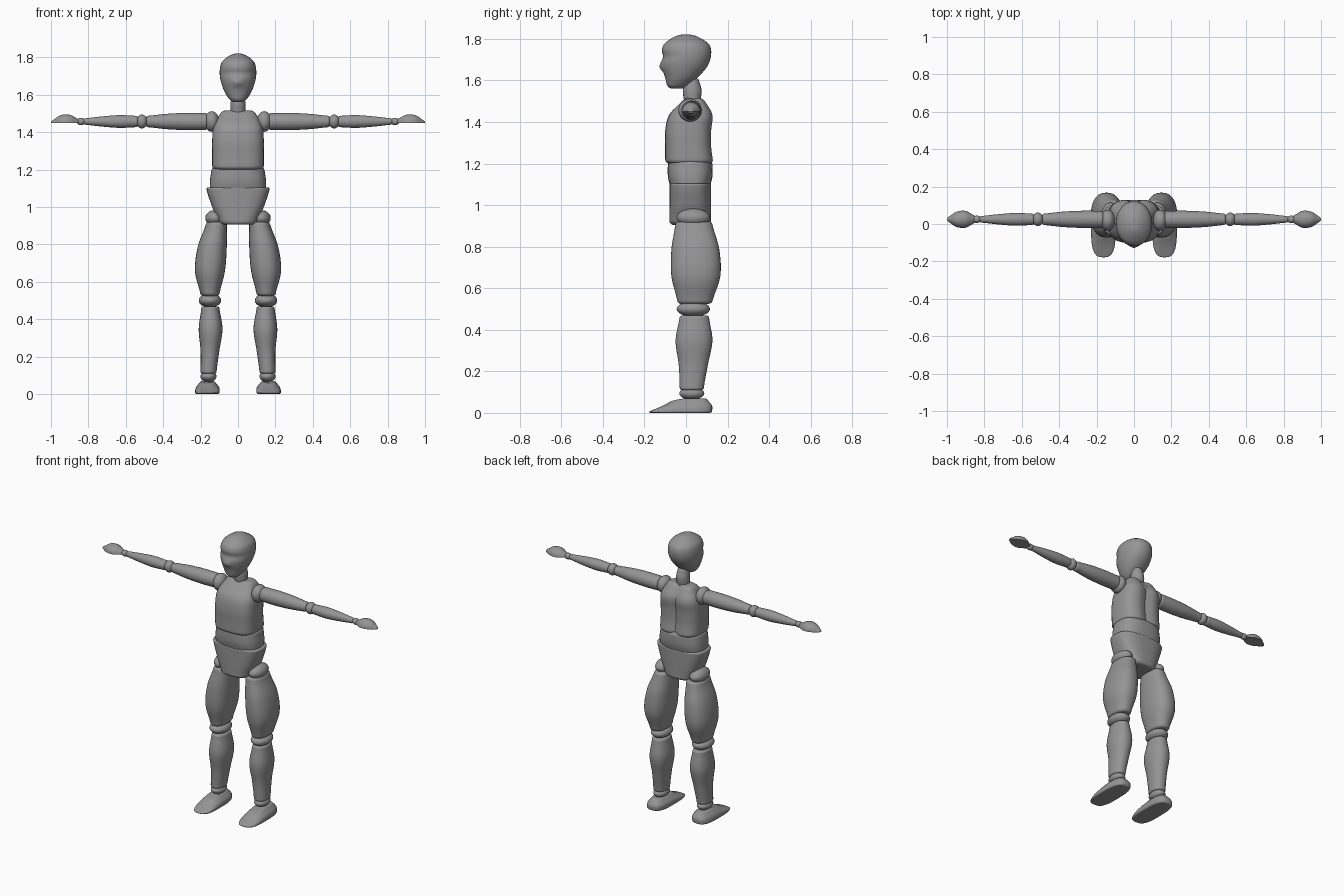
import bpy, bmesh, math
from mathutils import Vector

cube = bpy.data.objects.get("Cube")
if cube:
    bpy.data.objects.remove(cube, do_unlink=True)

shade = 0.3
grey = bpy.data.materials.new("plain grey")
grey.use_nodes = True
grey.diffuse_color = (shade, shade, shade, 1)
grey.node_tree.nodes["Principled BSDF"].inputs["Base Color"].default_value = grey.diffuse_color

arm_y, arm_z = 0.025, 1.457
palm_z = 1.45


def finish(name, bm, mirror):
    """Turn a bmesh into a smooth shaded object, optionally mirrored in x."""
    bmesh.ops.recalc_face_normals(bm, faces=bm.faces)
    mesh = bpy.data.meshes.new(name)
    bm.to_mesh(mesh)
    bm.free()
    mesh.materials.append(grey)
    obj = bpy.data.objects.new(name, mesh)
    bpy.context.collection.objects.link(obj)
    bpy.ops.object.select_all(action="DESELECT")
    obj.select_set(True)
    bpy.context.view_layer.objects.active = obj
    bpy.ops.object.shade_smooth_by_angle(angle=math.radians(40))
    if mirror:
        obj.modifiers.new("Mirror", "MIRROR").use_mirror_merge = False


def sample(values, t):
    """Smooth curve through evenly spaced values, for t from start to end."""
    last = len(values) - 1
    i = min(int(t * last), last - 1)
    t = t * last - i
    before, start, end, after = (values[max(0, min(last, i + k))] for k in (-1, 0, 1, 2))
    slope_in, slope_out = (end - before) / 2, (after - start) / 2
    ease = t * t * (3 - 2 * t)
    return (start + (end - start) * ease
            + slope_in * t * (1 - t) ** 2 - slope_out * t * t * (1 - t))


def rounding(distance, rim):
    """Inset of a quarter-round rim at a distance from the end of a part."""
    reach = max(0, 1 - distance / rim)
    return rim * (1 - math.sqrt(1 - reach * reach))


def loft(name, span, width, depth, rims=(0.01, 0.01), power=2.0,
         along_x=False, mirror=False, shape=None, rings=36, sides=40):
    """Skin rounded sections; width and depth each hold two edge curves."""
    bm = bmesh.new()
    start, length = span[0], span[1] - span[0]
    skin = []
    for r in range(rings + 1):
        t = (1 - math.cos(math.pi * r / rings)) / 2
        inset = rounding(t * length, rims[0]) + rounding((1 - t) * length, rims[1])
        axes = []
        for low, high in (width, depth):
            a, b = sample(low, t), sample(high, t)
            half = (b - a) / 2
            axes.append(((a + b) / 2, max(half - inset, half / 20)))
        ring = []
        for k in range(sides):
            angle = math.tau * k / sides
            u, v = (mid + half * math.copysign(abs(c) ** (2 / power), c)
                    for (mid, half), c in zip(axes, (math.cos(angle), math.sin(angle))))
            p = start + t * length
            co = Vector((p, u, v)) if along_x else Vector((u, v, p))
            if shape:
                shape(co)
            ring.append(bm.verts.new(co))
        skin.append(ring)
    for low, high in zip(skin, skin[1:]):
        for k in range(sides):
            bm.faces.new((low[k - 1], low[k], high[k], high[k - 1]))
    bm.faces.new(skin[0])
    bm.faces.new(skin[-1])
    finish(name, bm, mirror)


def joints(name, centre, radii):
    """Pair of ball joints, squashed to the given radii."""
    bm = bmesh.new()
    bmesh.ops.create_uvsphere(bm, u_segments=32, v_segments=18, radius=1)
    for v in bm.verts:
        v.co = Vector(c + r * x for c, r, x in zip(centre, radii, v.co))
    finish(name, bm, True)


def around(centre, halves):
    """Two edge curves at equal distances from a centre line."""
    return [centre - h for h in halves], [centre + h for h in halves]


def bump(distance, size):
    return math.exp(-(distance / size) ** 2)


def face(co):
    """Pull out the nose and press in the eye sockets."""
    if co.y < -0.03:
        nose = bump(co.x, 0.025) * bump(co.z - 1.665, 0.02)
        eyes = bump(co.z - 1.715, 0.02)
        co.y += (eyes - 1.3 * nose) / 100


def spine(co):
    """Press a groove down the back."""
    if co.y > 0.05:
        co.y -= 0.02 * bump(co.x, 0.03)


def instep(co):
    """Slope the top of the foot down to the toes."""
    forward = max(0, -co.y) / 0.175
    co.z *= 1 - 0.75 * forward ** 1.5


def palm(co):
    """Flatten the underside of the hand."""
    co.z = max(co.z, palm_z)


# Head and neck
loft("head", (1.56, 1.82), around(0, (0.04, 0.07, 0.09, 0.098, 0.09, 0.06)),
     ((-0.09, -0.1, -0.115, -0.12, -0.11, -0.07), (0, 0.055, 0.1, 0.12, 0.115, 0.07)),
     rims=(0.025, 0.05), power=2.1, shape=face)
loft("neck", (1.5, 1.61), around(0, (0.04, 0.04, 0.03)), around(0.03, (0.04, 0.045, 0.03)))

# Trunk
loft("chest", (1.2, 1.515), around(0, (0.138, 0.138, 0.138, 0.13, 0.09)),
     ((-0.1, -0.1, -0.1, -0.08, -0.01), (0.135, 0.125, 0.125, 0.13, 0.09)),
     rims=(0.02, 0.02), power=3, shape=spine)
loft("abdomen", (1.06, 1.215), around(0, (0.15, 0.15, 0.14)),
     around(0.02, (0.09, 0.107, 0.107)), rims=(0.02, 0.02), power=2.6)
loft("pelvis", (0.905, 1.105), around(0, (0.1, 0.14, 0.17)), around(0.02, (0.1, 0.1)),
     rims=(0.02, 0.01), power=2.8)

# Legs
joints("hip_joints", (0.125, 0.035, 0.94), (0.05, 0.08, 0.043))
loft("thighs", (0.525, 0.92), ((0.1, 0.07, 0.06, 0.06), (0.2, 0.23, 0.215, 0.17)),
     ((-0.04, -0.07, -0.07, -0.05), (0.125, 0.165, 0.16, 0.125)),
     rims=(0.015, 0.015), power=2.3, mirror=True)
joints("knee_joints", (0.15, 0.035, 0.5), (0.06, 0.08, 0.037))
loft("shins", (0.11, 0.468), ((0.115, 0.1, 0.083, 0.1), (0.2, 0.2, 0.21, 0.195)),
     ((-0.03, -0.035, -0.05, -0.03), (0.085, 0.105, 0.127, 0.11)), power=2.2, mirror=True)
joints("ankle_joints", (0.158, 0.028, 0.094), (0.043, 0.06, 0.03))
loft("feet", (0, 0.07), ((0.1, 0.1, 0.125), (0.23, 0.225, 0.2)),
     ((-0.175, -0.17, -0.08), (0.125, 0.125, 0.1)), power=3, mirror=True, shape=instep)

# Arms
joints("shoulder_joints", (0.14, 0.02, arm_z), (0.04, 0.056, 0.055))
for name, span, radii in (("upper_arms", (0.165, 0.49), (0.045, 0.046, 0.041, 0.03)),
                          ("forearms", (0.535, 0.825), (0.03, 0.034, 0.027, 0.017))):
    loft(name, span, around(arm_y, radii), around(arm_z, radii), along_x=True, mirror=True)
joints("elbow_joints", (0.514, arm_y, arm_z), (0.03, 0.036, 0.037))
joints("wrist_joints", (0.84, arm_y, arm_z), (0.023, 0.02, 0.02))
loft("hands", (0.85, 1), around(arm_y, (0.02, 0.045, 0.04, 0.01)),
     around(palm_z, (0.02, 0.043, 0.04, 0.01)), along_x=True, mirror=True, shape=palm)
